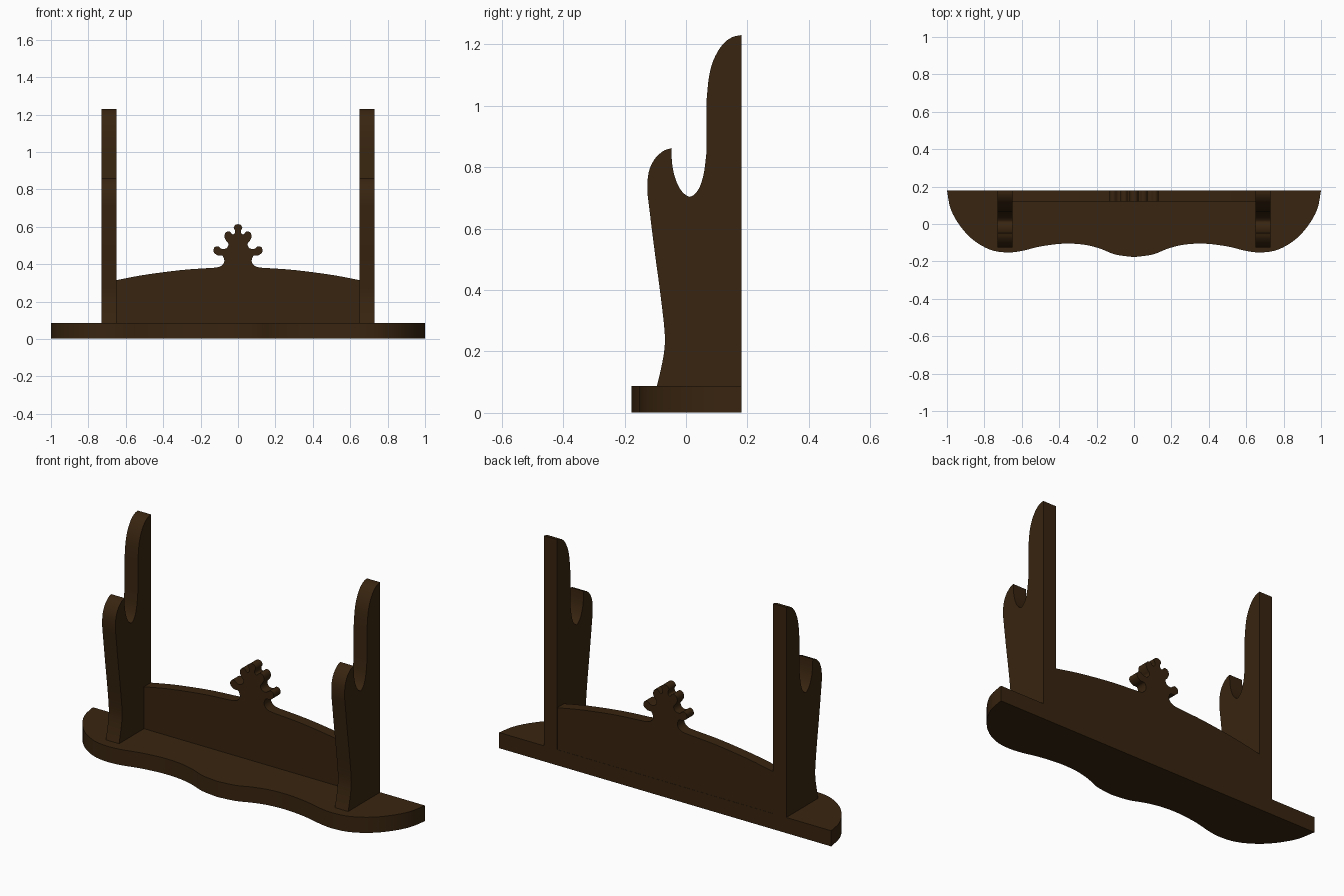
import bpy, bmesh, math
from mathutils import Vector

if "Cube" in bpy.data.objects:
    bpy.data.objects.remove(bpy.data.objects["Cube"])

wood = bpy.data.materials.new("dark_brown_wood")
wood.diffuse_color = (0.04, 0.018, 0.005, 1)
wood.use_nodes = True
wood.node_tree.nodes["Principled BSDF"].inputs["Base Color"].default_value = wood.diffuse_color


def smooth(pts, n=4):
    """Catmull-Rom curve through an open list of 2D points."""
    p = [Vector(q) for q in pts]
    p = [2 * p[0] - p[1]] + p + [2 * p[-1] - p[-2]]
    out = []
    for a, b, c, d in zip(p, p[1:], p[2:], p[3:]):
        for i in range(n):
            t = i / n
            out.append(0.5 * (2 * b + (c - a) * t + (2 * a - 5 * b + 4 * c - d) * t * t
                              + (3 * b - a - 3 * c + d) * t ** 3))
    return [tuple(v) for v in out] + [tuple(pts[-1])]


def mirrored(half):
    """Complete an outline whose last point lies on x = 0."""
    return half + [(-x, y) for x, y in reversed(half[:-1])]


def extrude(name, outline, place, lo, hi):
    """Solid from a 2D outline; place(u, v, depth) gives the 3D point."""
    bm = bmesh.new()
    face = bm.faces.new([bm.verts.new(place(u, v, lo)) for u, v in outline])
    res = bmesh.ops.extrude_face_region(bm, geom=[face], use_keep_orig=True)
    move = Vector(place(0, 0, hi)) - Vector(place(0, 0, lo))
    bmesh.ops.translate(bm, vec=move,
                        verts=[g for g in res["geom"] if isinstance(g, bmesh.types.BMVert)])
    bmesh.ops.recalc_face_normals(bm, faces=bm.faces)
    me = bpy.data.meshes.new(name)
    bm.to_mesh(me)
    bm.free()
    me.materials.append(wood)
    ob = bpy.data.objects.new(name, me)
    bpy.context.collection.objects.link(ob)
    bpy.ops.object.select_all(action='DESELECT')
    ob.select_set(True)
    bpy.context.view_layer.objects.active = ob
    bpy.ops.object.shade_smooth_by_angle(angle=math.radians(35))
    return ob


# Base board with a wavy front edge
base_half = smooth([(1, 0.18), (0.98, 0.08), (0.93, -0.01), (0.86, -0.085), (0.77, -0.137),
                    (0.68, -0.152), (0.6, -0.144), (0.5, -0.12), (0.38, -0.105),
                    (0.27, -0.11), (0.18, -0.132), (0.1, -0.163), (0, -0.177)])
extrude("base", mirrored(base_half), lambda u, v, d: (u, v, d), 0.002, 0.087)

# Side supports: tall rear horn, rounded notch, short front horn
horn = smooth([(0.18, 1.23), (0.15, 1.223), (0.118, 1.198), (0.09, 1.15), (0.075, 1.095),
               (0.067, 1.02)])
notch = smooth([(0.067, 0.85), (0.058, 0.78), (0.042, 0.73), (0.018, 0.705), (0, 0.709),
                (-0.02, 0.73), (-0.036, 0.767), (-0.045, 0.81), (-0.048, 0.862)])
front = smooth([(-0.048, 0.862), (-0.075, 0.852), (-0.103, 0.825), (-0.121, 0.785),
                (-0.126, 0.73), (-0.12, 0.67), (-0.1, 0.51), (-0.085, 0.40), (-0.07, 0.27),
                (-0.07, 0.21), (-0.08, 0.15), (-0.095, 0.086)])
support = [(0.18, 0.086)] + horn + notch + front[1:]
for side, x in (("left", -0.73), ("right", 0.65)):
    extrude(side + "_support", support, lambda u, v, d: (d, u, v), x, x + 0.08)

# Back panel with an arched top and a lobed crest
arch = smooth([(0.65, 0.315), (0.5, 0.343), (0.3, 0.369), (0.13, 0.381)])
crest = smooth([(0.13, 0.381), (0.10, 0.386), (0.08, 0.40), (0.073, 0.42), (0.083, 0.445),
                (0.108, 0.447), (0.13, 0.465), (0.127, 0.488), (0.108, 0.496),
                (0.085, 0.481), (0.06, 0.487), (0.051, 0.508), (0.063, 0.525),
                (0.073, 0.548), (0.065, 0.57), (0.045, 0.575), (0.03, 0.56),
                (0.018, 0.565), (0.016, 0.58), (0.023, 0.595), (0.014, 0.61), (0, 0.614)])
extrude("back_panel", mirrored([(0.65, 0.086)] + arch + crest[1:]),
        lambda u, v, d: (u, d, v), 0.12, 0.179)
